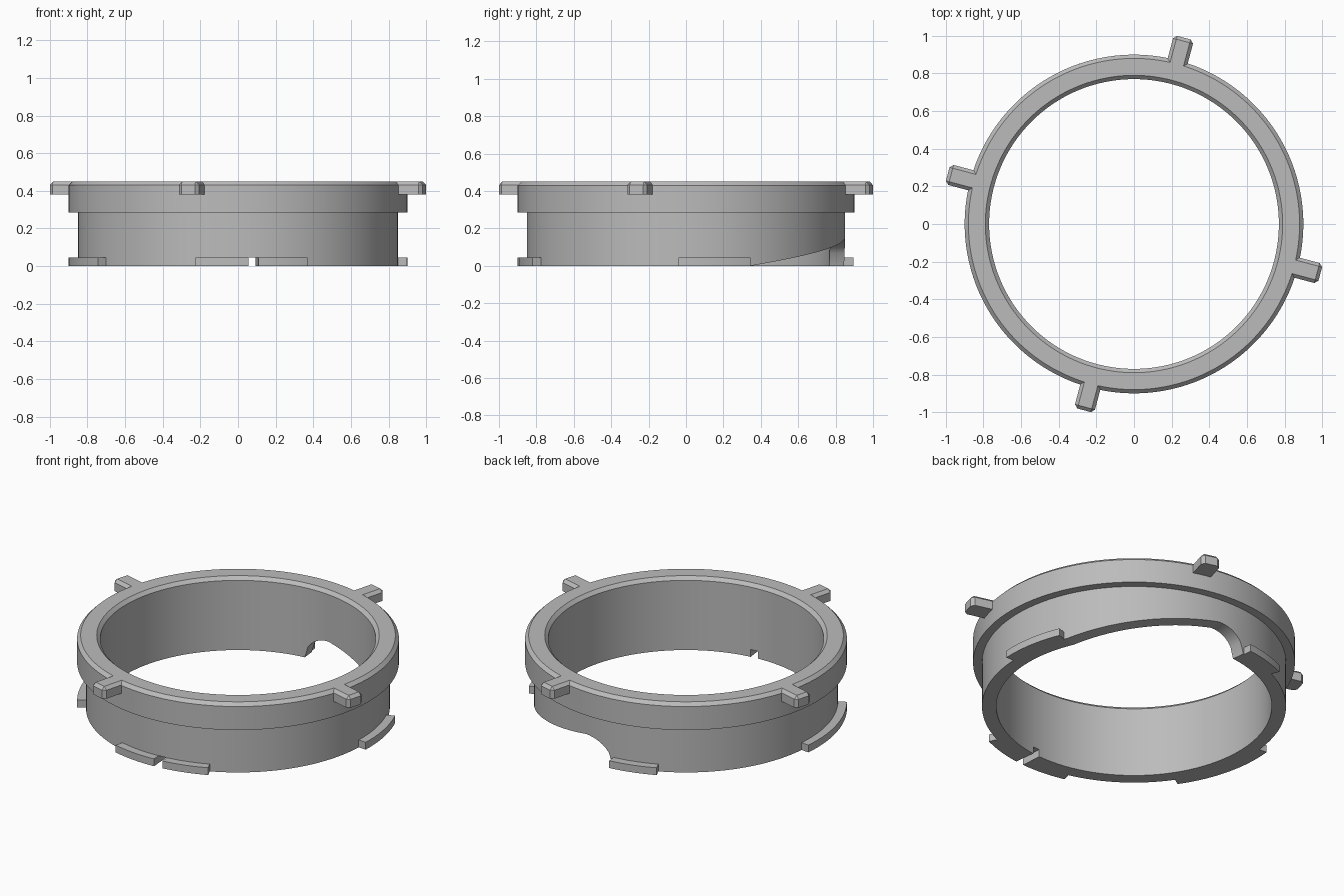
import bpy, bmesh
from math import radians, sin, cos, sqrt
from mathutils import Matrix

if "Cube" in bpy.data.objects:
    bpy.data.objects.remove(bpy.data.objects["Cube"])

grey = bpy.data.materials.new("mid grey")
grey.use_nodes = True
colour = (0.5, 0.5, 0.5, 1)
grey.diffuse_color = colour
grey.node_tree.nodes["Principled BSDF"].inputs["Base Color"].default_value = colour


def finish(name, bm):
    bmesh.ops.recalc_face_normals(bm, faces=bm.faces)
    mesh = bpy.data.meshes.new(name)
    bm.to_mesh(mesh)
    bm.free()
    mesh.materials.append(grey)
    obj = bpy.data.objects.new(name, mesh)
    bpy.context.collection.objects.link(obj)
    bpy.ops.object.select_all(action="DESELECT")
    obj.select_set(True)
    bpy.context.view_layer.objects.active = obj
    bpy.ops.object.shade_smooth_by_angle(angle=radians(25))
    return obj


def ring_point(bm, angle, r, z):
    a = radians(angle)
    return bm.verts.new((r * cos(a), r * sin(a), z))


# Main ring: stepped section swept round, with a varying lower edge
INNER, LOWER, UPPER = 0.77, 0.85, 0.90
STEP, TOP, CHAMFER, FLANGE = 0.285, 0.45, 0.02, 0.045
RAMP_START, RAMP_END, WALL = 24, 84, 96
RAMP_HEIGHT = 0.14
NOTCH = (273.5, 277)


def bottom_height(angle):
    if RAMP_START <= angle <= RAMP_END:
        return RAMP_HEIGHT * (angle - RAMP_START) / (RAMP_END - RAMP_START)
    if RAMP_END < angle < WALL:
        u = (angle - RAMP_END) / (WALL - RAMP_END)
        return RAMP_HEIGHT * sqrt(1 - u * u)
    return 0


columns = []
for angle in sorted({i * 1.5 for i in range(240)} | set(NOTCH)):
    if angle == NOTCH[0]:
        columns += [(angle, 0), (angle, FLANGE)]
    elif angle == NOTCH[1]:
        columns += [(angle, FLANGE), (angle, 0)]
    else:
        inside = NOTCH[0] < angle < NOTCH[1]
        columns.append((angle, FLANGE if inside else bottom_height(angle)))

bm = bmesh.new()
loops = []
for angle, low in columns:
    section = [(INNER, low), (LOWER, low), (LOWER, STEP), (UPPER, STEP),
               (UPPER, TOP - CHAMFER), (UPPER - CHAMFER, TOP),
               (INNER + CHAMFER, TOP), (INNER, TOP - CHAMFER)]
    loops.append([ring_point(bm, angle, r, z) for r, z in section])
for i, a in enumerate(loops):
    k = (i + 1) % len(loops)
    b = loops[k]
    # a repeated angle only needs the upright notch wall
    sides = 1 if columns[i][0] == columns[k][0] else len(a)
    for j in range(sides):
        n = (j + 1) % len(a)
        bm.faces.new((a[j], a[n], b[n], b[j]))
bmesh.ops.remove_doubles(bm, verts=bm.verts, dist=0.00001)
finish("ring_body", bm)


# Curved locking flanges round the lower edge
def flange(name, start, end):
    bm = bmesh.new()
    steps = int((end - start) / 1.5) + 1
    rings = []
    for i in range(steps + 1):
        angle = start + (end - start) * i / steps
        rings.append([ring_point(bm, angle, r, z) for r, z in
                      ((0.84, 0), (UPPER, 0), (UPPER, FLANGE), (0.84, FLANGE))])
    for a, b in zip(rings, rings[1:]):
        for j in range(4):
            n = (j + 1) % 4
            bm.faces.new((a[j], a[n], b[n], b[j]))
    bm.faces.new(rings[0])
    bm.faces.new(rings[-1])
    finish(name, bm)


flange("left_flange", -2.5, 22.5)
flange("back_flange", 96.5, 114.5)
flange("right_flange", 174.5, 214.3)
flange("front_flange_long", 255.5, NOTCH[0])
flange("front_flange_short", NOTCH[1], 294.3)

# Chamfered grip lugs standing out from the top rim
LUG_IN, LUG_OUT, LUG_WIDTH, LUG_LOW = 0.865, 1.025, 0.11, 0.38
for i in range(4):
    bm = bmesh.new()
    size = Matrix.Diagonal((LUG_OUT - LUG_IN, LUG_WIDTH, TOP - LUG_LOW, 1))
    place = Matrix.Translation(((LUG_IN + LUG_OUT) / 2, 0, (TOP + LUG_LOW) / 2))
    bmesh.ops.create_cube(bm, size=1, matrix=place @ size)
    edges = []
    for e in bm.edges:
        mid = (e.verts[0].co + e.verts[1].co) / 2
        top = mid.z > TOP - 0.001
        outer = mid.x > LUG_OUT - 0.001
        side = abs(mid.y) > LUG_WIDTH / 2 - 0.001
        if (top and (outer or side)) or (outer and side):
            edges.append(e)
    bmesh.ops.bevel(bm, geom=edges, offset=0.018, segments=1, affect="EDGES")
    bmesh.ops.rotate(bm, verts=bm.verts, cent=(0, 0, 0),
                     matrix=Matrix.Rotation(radians(75 + 90 * i), 3, "Z"))
    finish("grip_lug_%d" % (i + 1), bm)
